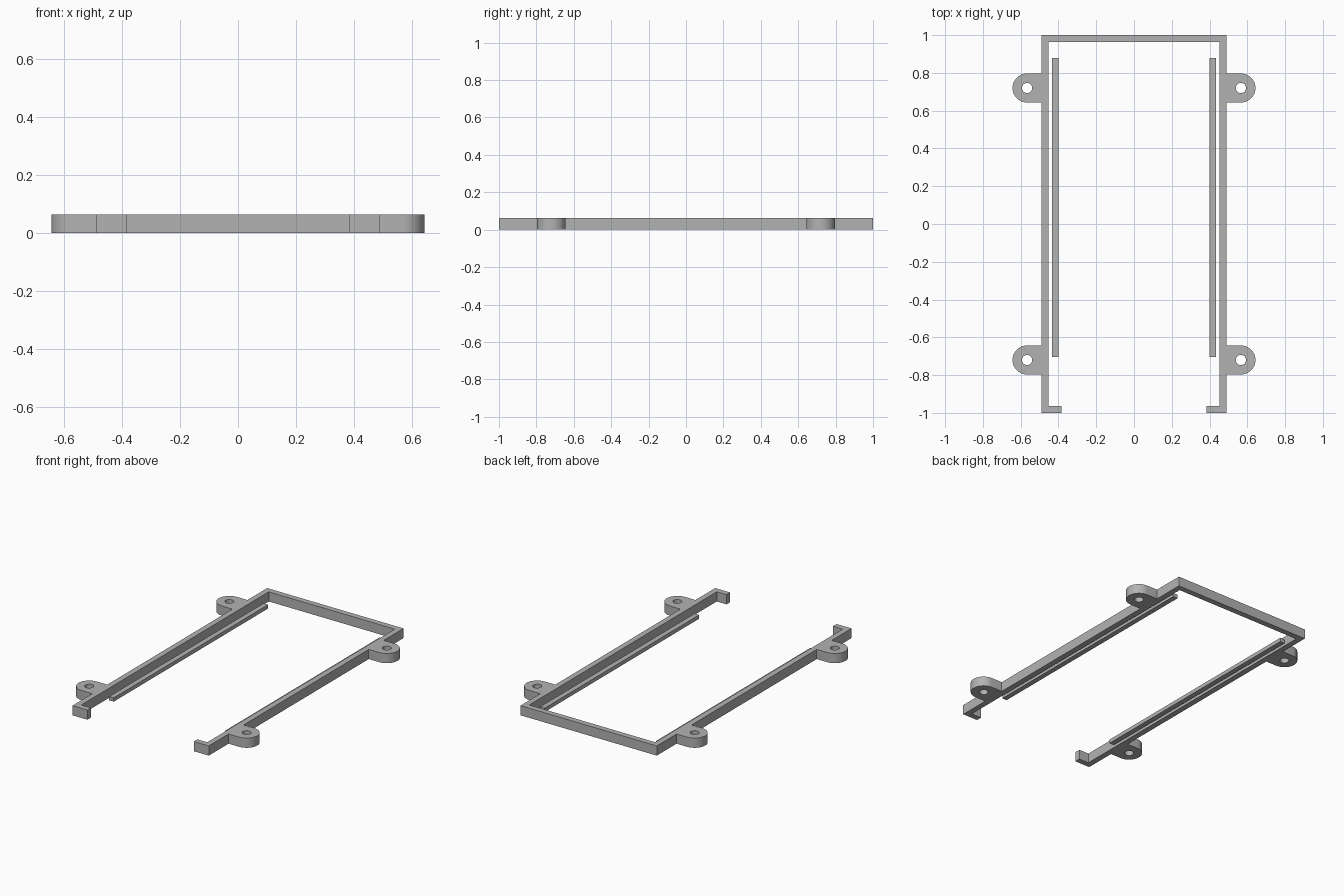
import bpy, math

cube = bpy.data.objects.get("Cube")
if cube:
    bpy.data.objects.remove(cube, do_unlink=True)

HEIGHT = 0.063
RAIL_HEIGHT = 0.025
HALF_W, WALL = 0.49, 0.037
LUG_X, LUG_Y, LUG_R, HOLE_R = 0.566, 0.72, 0.077, 0.027
LIP_X = 0.383

grey = bpy.data.materials.new("grey plastic")
grey.use_nodes = True
colour = (0.45, 0.45, 0.45, 1)
grey.diffuse_color = colour
grey.node_tree.nodes["Principled BSDF"].inputs["Base Color"].default_value = colour


def arc(cx, cy, r, start, end, steps):
    """Points along a circular arc, angles in degrees."""
    angles = [math.radians(start + (end - start) * i / steps) for i in range(steps + 1)]
    return [(cx + r * math.cos(a), cy + r * math.sin(a)) for a in angles]


def plate(name, loops, height):
    """Extrude a flat outline, with optional hole loops, up from the ground."""
    curve = bpy.data.curves.new(name, "CURVE")
    curve.dimensions = "2D"
    curve.fill_mode = "BOTH"
    curve.extrude = height / 2
    for loop in loops:
        spline = curve.splines.new("POLY")
        spline.points.add(len(loop) - 1)
        for point, (x, y) in zip(spline.points, loop):
            point.co = (x, y, 0, 1)
        spline.use_cyclic_u = True
    curve.materials.append(grey)
    obj = bpy.data.objects.new(name, curve)
    bpy.context.collection.objects.link(obj)
    obj.location.z = height / 2
    bpy.ops.object.select_all(action="DESELECT")
    obj.select_set(True)
    bpy.context.view_layer.objects.active = obj
    bpy.ops.object.convert(target="MESH")
    # Weld the caps to the walls
    bpy.ops.object.mode_set(mode="EDIT")
    bpy.ops.mesh.select_all(action="SELECT")
    bpy.ops.mesh.remove_doubles(threshold=0.0001)
    bpy.ops.mesh.normals_make_consistent(inside=False)
    bpy.ops.object.mode_set(mode="OBJECT")
    bpy.ops.object.shade_smooth_by_angle(angle=math.radians(30))
    return obj


# Left half of the frame outline: lip, outer wall with rounded lugs, back corner
inner = HALF_W - WALL
half = [(inner, 1 - WALL), (inner, -1 + WALL), (LIP_X, -1 + WALL), (LIP_X, -1), (HALF_W, -1)]
for y in (-LUG_Y, LUG_Y):
    half += [(HALF_W, y - LUG_R)] + arc(LUG_X, y, LUG_R, -90, 90, 24) + [(HALF_W, y + LUG_R)]
half.append((HALF_W, 1))
outline = half + [(-x, y) for x, y in reversed(half)]

# Screw holes through the four lugs
holes = [arc(sx * LUG_X, sy * LUG_Y, HOLE_R, 360, 0, 32)[:-1]
         for sx in (-1, 1) for sy in (-1, 1)]
plate("frame", [outline] + holes, HEIGHT)

# Low inner rails beside each long wall
for side, name in ((1, "left_rail"), (-1, "right_rail")):
    xs = sorted((side * 0.4, side * 0.433))
    plate(name, [[(xs[0], -0.705), (xs[1], -0.705), (xs[1], 0.88), (xs[0], 0.88)]], RAIL_HEIGHT)
